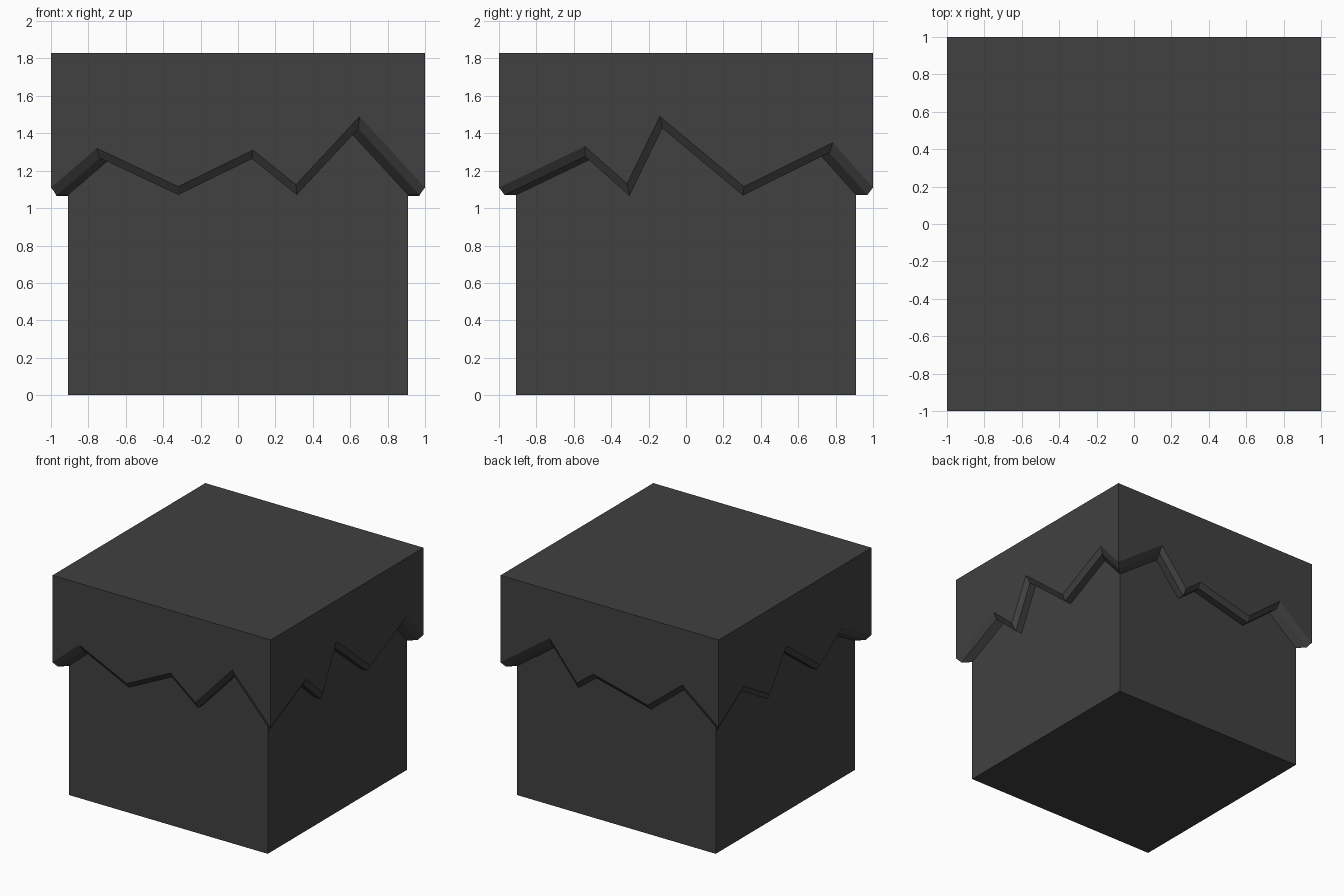
import bpy, bmesh
from math import hypot, pi
from mathutils import Matrix, Vector

if "Cube" in bpy.data.objects:
    bpy.data.objects.remove(bpy.data.objects["Cube"], do_unlink=True)

TOP, EDGE, LOW = 1.83, 1.11, 1.07      # cap top, outer corner height, lowest rim
CHAMFER, BODY = 0.97, 0.91             # half widths inside the cap's outer face
BEVEL = 0.04

charcoal = bpy.data.materials.new("charcoal")
charcoal.use_nodes = True
colour = (0.052, 0.052, 0.052, 1)
charcoal.diffuse_color = colour
charcoal.node_tree.nodes["Principled BSDF"].inputs["Base Color"].default_value = colour


def finish(bm, name):
    bmesh.ops.recalc_face_normals(bm, faces=bm.faces)
    mesh = bpy.data.meshes.new(name)
    bm.to_mesh(mesh)
    bm.free()
    mesh.materials.append(charcoal)
    obj = bpy.data.objects.new(name, mesh)
    bpy.context.collection.objects.link(obj)
    return obj


def inset_edge(points, reach):
    """Shift a jagged edge down and meet the corner at the given reach."""
    lines = []
    last = len(points) - 2
    for i, ((t0, z0), (t1, z1)) in enumerate(zip(points, points[1:])):
        slope = (z1 - z0) / (t1 - t0)
        if i == 0:
            base = LOW + slope * reach
        elif i == last:
            base = LOW - slope * reach
        else:
            base = z0 - slope * t0 - BEVEL * hypot(1, slope)
        lines.append((slope, base))
    result = [(-reach, LOW)]
    for (m0, b0), (m1, b1) in zip(lines, lines[1:]):
        t = (b1 - b0) / (m0 - m1)
        result.append((t, m0 * t + b0))
    return result + [(reach, LOW)]


# Jagged rim of each side, left to right as seen from outside
jags = [
    [(-0.755, 1.32), (-0.32, 1.115), (0.08, 1.31), (0.31, 1.125), (0.65, 1.49)],   # front
    [(-0.54, 1.33), (-0.315, 1.13), (-0.14, 1.49), (0.31, 1.115), (0.785, 1.35)],  # right
    [(-0.55, 1.43), (-0.30, 1.125), (-0.15, 1.24), (0.35, 1.115), (0.67, 1.37)],   # back
    [(-0.67, 1.32), (-0.33, 1.125), (-0.11, 1.44), (0.33, 1.115), (0.62, 1.32)],   # left
]

# Cap: flat top, jagged walls, chamfered rim and underside
bm = bmesh.new()
top = []
for side, jag in enumerate(jags):
    turn = Matrix.Rotation(side * pi / 2, 3, "Z")

    def row(points, depth):
        return [bm.verts.new(turn @ Vector((t, -depth, z))) for t, z in points]

    edge = [(-1, EDGE)] + jag + [(1, EDGE)]
    outer = row(edge, 1)
    corners = row([(1, TOP), (-1, TOP)], 1)
    bm.faces.new(outer + corners)
    top.append(corners[1])
    middle = row(inset_edge(edge, CHAMFER), CHAMFER)
    inner = row(inset_edge(edge, BODY), BODY)
    for upper, lower in ((outer, middle), (middle, inner)):
        for i in range(len(edge) - 1):
            bm.faces.new((upper[i], lower[i], lower[i + 1], upper[i + 1]))
bm.faces.new(top)
bmesh.ops.remove_doubles(bm, verts=bm.verts, dist=0.0005)
finish(bm, "jagged_cap")

# Body: plain block that runs up inside the cap
bm = bmesh.new()
height = TOP - BEVEL
bmesh.ops.create_cube(bm, size=1)
bmesh.ops.scale(bm, vec=(2 * BODY, 2 * BODY, height), verts=bm.verts)
bmesh.ops.translate(bm, vec=(0, 0, height / 2), verts=bm.verts)
finish(bm, "body_block")
